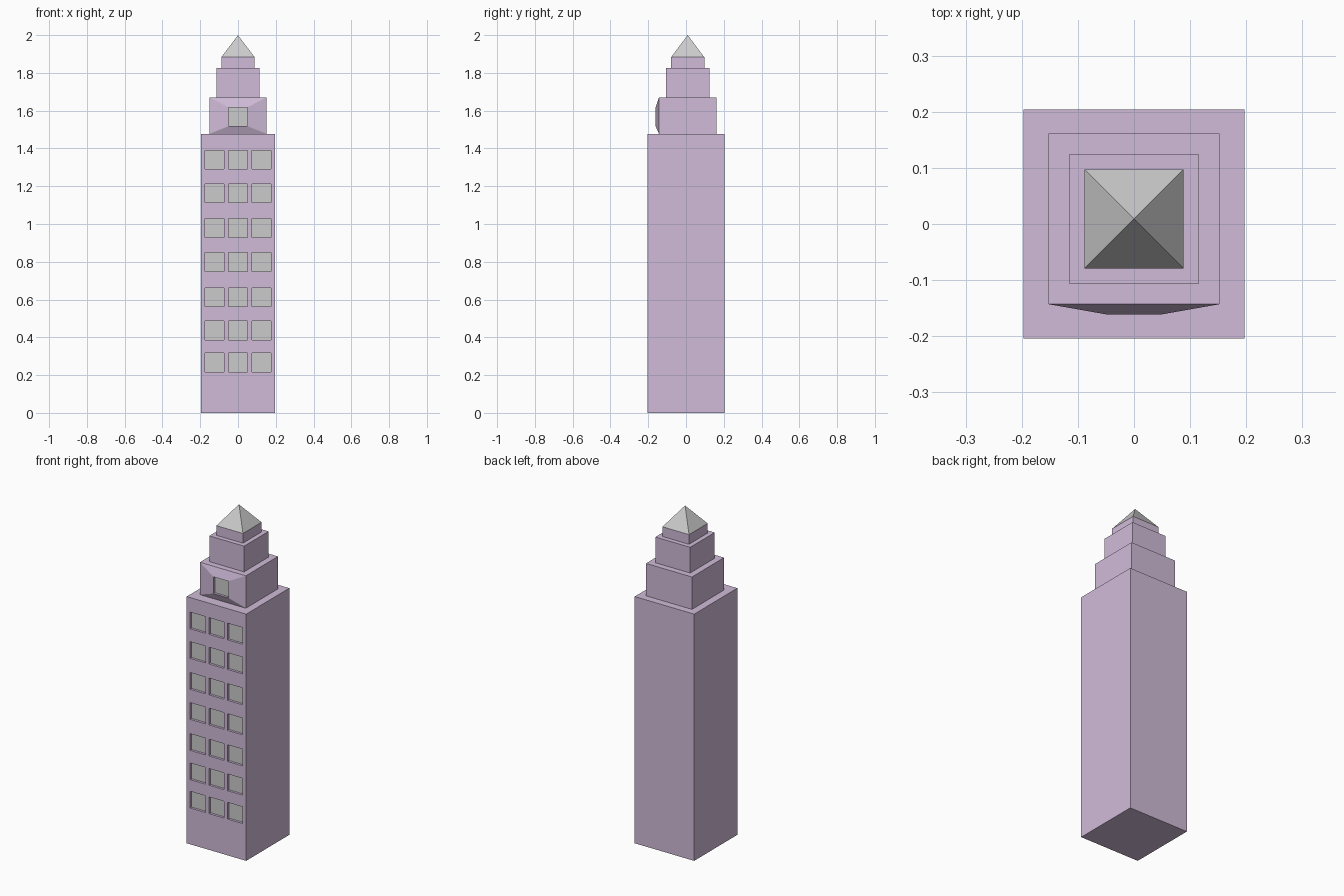
import bpy, bmesh
from math import pi, sqrt
from mathutils import Vector, Matrix

if "Cube" in bpy.data.objects:
    bpy.data.objects.remove(bpy.data.objects["Cube"])

stone = bpy.data.materials.new("mauve_stone")
stone.diffuse_color = (0.63, 0.50, 0.69, 1)
stone.use_nodes = True
stone.node_tree.nodes["Principled BSDF"].inputs["Base Color"].default_value = stone.diffuse_color


def finish(bm, name, mat=None):
    mesh = bpy.data.meshes.new(name)
    bm.to_mesh(mesh)
    bm.free()
    if mat:
        mesh.materials.append(mat)
    obj = bpy.data.objects.new(name, mesh)
    bpy.context.collection.objects.link(obj)
    return obj


def box(half_x, half_y, y, z0, z1):
    bm = bmesh.new()
    bmesh.ops.create_cube(bm, size=1, matrix=Matrix.Translation((0, y, (z0 + z1) / 2))
                          @ Matrix.Diagonal((2 * half_x, 2 * half_y, z1 - z0, 1)))
    return bm


def front_faces(bm):
    bm.normal_update()
    return [f for f in bm.faces if f.normal.y < -0.9]


def panes(name, rects, y):
    # flat grey glass set at the back of each recess
    bm = bmesh.new()
    for x, z in rects:
        bm.faces.new([bm.verts.new((x + a * HALF, y, z + b * HALF))
                      for a, b in ((-1, -1), (1, -1), (1, 1), (-1, 1))])
    finish(bm, name)


HALF = 0.05      # half the window size
DEPTH = 0.014    # window recess
COLS = (-0.124, 0, 0.124)
ROWS = (0.267, 0.437, 0.612, 0.798, 0.978, 1.163, 1.34)
FRONT = -0.204

# Main shaft: slice the front wall into a grid and recess the window cells
bm = box(0.197, 0.204, 0, 0, 1.477)
cuts = [((c + s * HALF, 0, 0), (1, 0, 0)) for c in COLS for s in (-1, 1)]
cuts += [((0, 0, r + s * HALF), (0, 0, 1)) for r in ROWS for s in (-1, 1)]
for co, no in cuts:
    faces = front_faces(bm)
    edges = {e for f in faces for e in f.edges}
    verts = {v for f in faces for v in f.verts}
    bmesh.ops.bisect_plane(bm, geom=faces + list(edges) + list(verts),
                           plane_co=co, plane_no=no, dist=1e-5)
rects = [(c, r) for c in COLS for r in ROWS]
cells = []
for f in front_faces(bm):
    m = f.calc_center_median()
    if any(abs(m.x - c) < 0.01 and abs(m.z - r) < 0.01 for c, r in rects):
        cells.append(f)
inner = bmesh.ops.extrude_discrete_faces(bm, faces=cells)["faces"]
for f in inner:
    bmesh.ops.translate(bm, verts=f.verts, vec=(0, DEPTH, 0))
bmesh.ops.delete(bm, geom=inner, context='FACES_ONLY')
finish(bm, "main_shaft", stone)
panes("shaft_windows", rects, FRONT + DEPTH)

# First setback: front wall tapers out to a single recessed window
TOP_Z = 1.568
bm = box(0.152, 0.152, 0.009, 1.477, 1.671)
face = bmesh.ops.extrude_discrete_faces(bm, faces=front_faces(bm))["faces"][0]
for v in face.verts:
    v.co = Vector((HALF if v.co.x > 0 else -HALF, -0.161,
                   TOP_Z + (HALF if v.co.z > TOP_Z else -HALF)))
face = bmesh.ops.extrude_discrete_faces(bm, faces=[face])["faces"][0]
bmesh.ops.translate(bm, verts=face.verts, vec=(0, DEPTH, 0))
bmesh.ops.delete(bm, geom=[face], context='FACES_ONLY')
finish(bm, "first_setback", stone)
panes("setback_window", [(0, TOP_Z)], -0.161 + DEPTH)

# Upper setbacks
finish(box(0.115, 0.116, 0.009, 1.671, 1.825), "second_setback", stone)
finish(box(0.088, 0.088, 0.009, 1.825, 1.883), "third_setback", stone)

# Pyramid roof
bm = bmesh.new()
bmesh.ops.create_cone(bm, cap_ends=True, segments=4, radius1=0.088 * sqrt(2), radius2=0,
                      depth=0.117, matrix=Matrix.Translation((0, 0.009, 1.9415))
                      @ Matrix.Rotation(pi / 4, 4, 'Z'))
bmesh.ops.remove_doubles(bm, verts=bm.verts, dist=1e-5)
finish(bm, "pyramid_roof")
